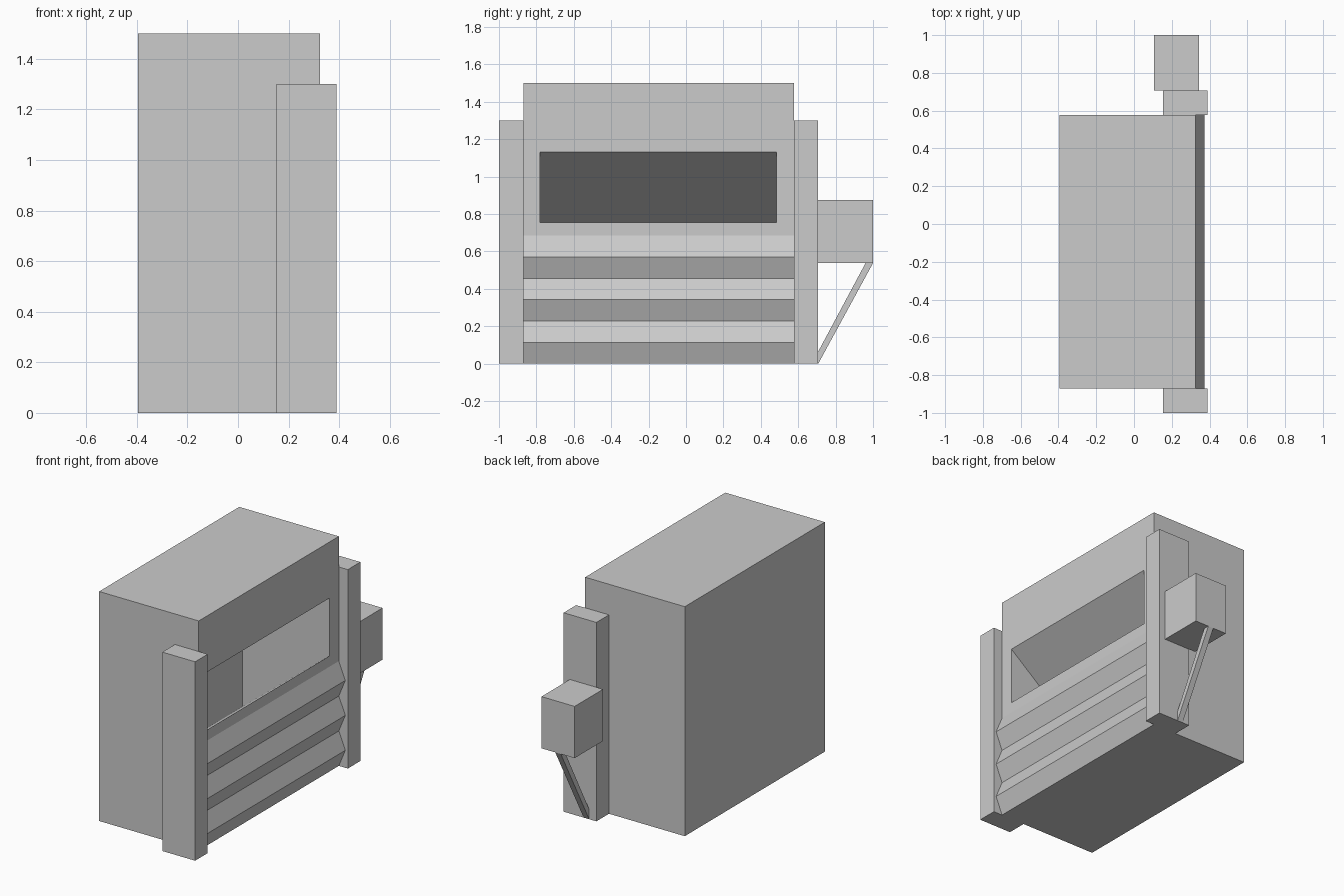
import bpy, bmesh

if "Cube" in bpy.data.objects:
    bpy.data.objects.remove(bpy.data.objects["Cube"])


def extrude(name, points, axis, lo, hi):
    """Extrude a 2D profile along 'x' (points are y,z) or 'y' (points are x,z)."""
    bm = bmesh.new()
    place = (lambda p, t: (t, p[0], p[1])) if axis == 'x' else (lambda p, t: (p[0], t, p[1]))
    face = bm.faces.new([bm.verts.new(place(p, lo)) for p in points])
    result = bmesh.ops.extrude_face_region(bm, geom=[face])
    moved = [g for g in result['geom'] if isinstance(g, bmesh.types.BMVert)]
    step = (hi - lo, 0, 0) if axis == 'x' else (0, hi - lo, 0)
    bmesh.ops.translate(bm, verts=moved, vec=step)
    bmesh.ops.recalc_face_normals(bm, faces=bm.faces)
    mesh = bpy.data.meshes.new(name)
    bm.to_mesh(mesh)
    bm.free()
    obj = bpy.data.objects.new(name, mesh)
    bpy.context.collection.objects.link(obj)
    return obj


def box(name, x, y, z):
    profile = [(x[0], z[0]), (x[1], z[0]), (x[1], z[1]), (x[0], z[1])]
    return extrude(name, profile, 'y', *y)


FRONT = 0.325
Y0, Y1 = -0.87, 0.577

# Main cabinet
body = box("cabinet", (-0.395, FRONT), (Y0, Y1), (0, 1.5))

# Sloping chute cut down into the cabinet
slope, back, out = 0.795, -0.305, FRONT + 0.05
drop = lambda z, x: z + (x - FRONT) * slope
cutter = extrude("chute_cutter",
                 [(back, drop(0.755, back)), (out, drop(0.755, out)),
                  (out, drop(1.133, out)), (back, drop(1.133, back))],
                 'y', -0.78, 0.483)
cutter.hide_render = True
cutter.hide_set(True)
cut = body.modifiers.new("chute", 'BOOLEAN')
cut.operation = 'DIFFERENCE'
cut.solver = 'EXACT'
cut.object = cutter

# Zigzag ribbed panel under the chute
ribs, height = 3, 0.685
pitch = height / ribs
zigzag = [(FRONT, 0)]
for i in range(ribs):
    zigzag += [(0.372, (i + 0.5) * pitch), (FRONT, (i + 1) * pitch)]
zigzag += [(FRONT - 0.03, height), (FRONT - 0.03, 0)]
extrude("ribbed_panel", zigzag, 'y', Y0, Y1)

# Side posts
for name, y in (("left_post", (-1.0, Y0)), ("right_post", (Y1, 0.707))):
    box(name, (0.153, 0.39), y, (0, 1.3))

# Side box and its diagonal strut
box("side_box", (0.105, 0.345), (0.707, 1.0), (0.538, 0.876))
extrude("strut", [(0.707, 0), (1.0, 0.538), (0.96, 0.538), (0.707, 0.065)],
        'x', 0.205, 0.245)
